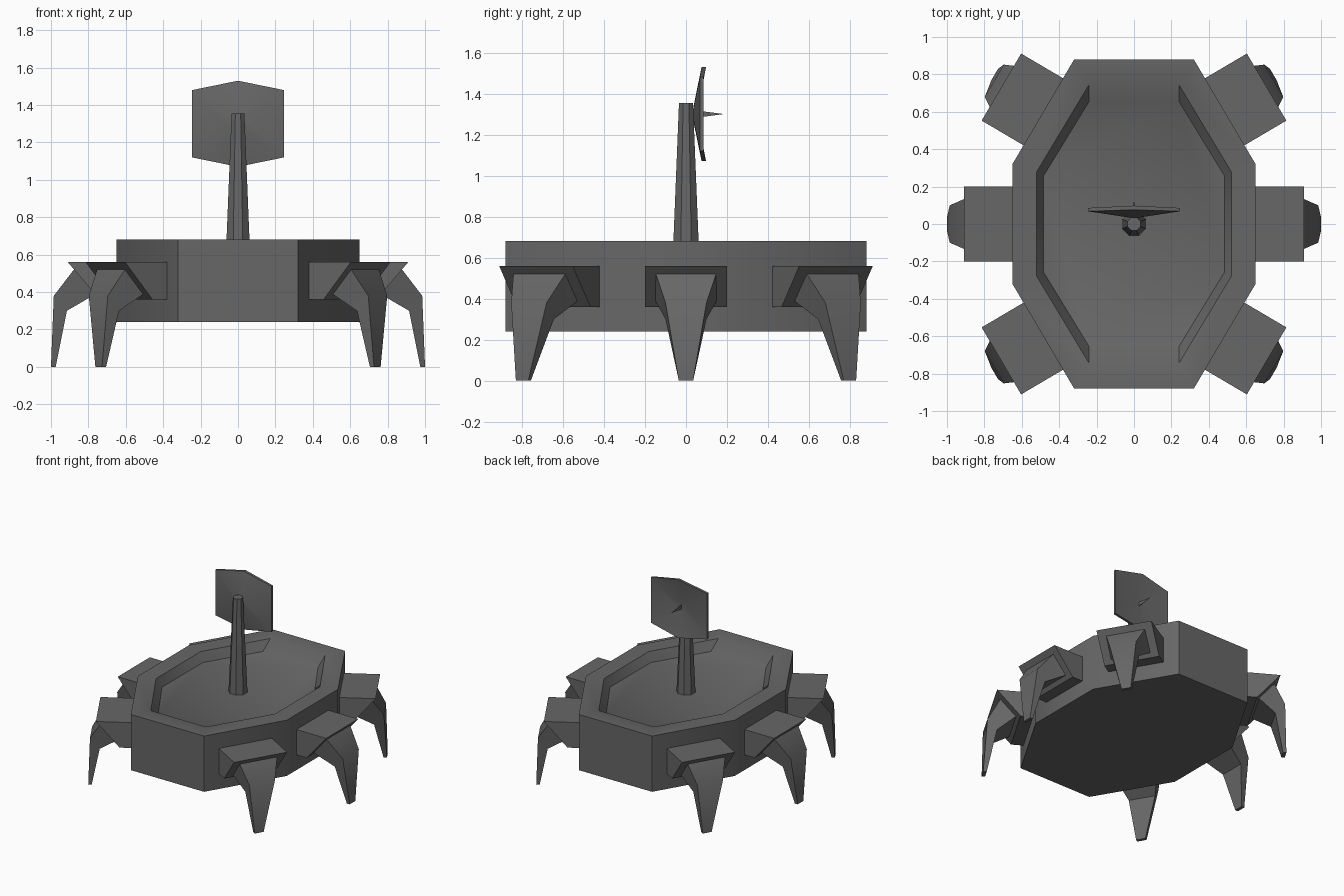
import bpy
import bmesh
import math
from mathutils import Matrix, Vector

cube = bpy.data.objects.get("Cube")
if cube:
    bpy.data.objects.remove(cube)

grey = bpy.data.materials.new("dark grey metal")
grey.use_nodes = True
colour = (0.135, 0.135, 0.135, 1)
grey.diffuse_color = colour
grey.node_tree.nodes["Principled BSDF"].inputs["Base Color"].default_value = colour


def loft(name, rings, matrix=Matrix()):
    """Join equal-sized rings of points into a closed skin, capped at both ends."""
    bm = bmesh.new()
    loops = [[bm.verts.new(matrix @ Vector(p)) for p in ring] for ring in rings]
    bm.faces.new(loops[0])
    bm.faces.new(loops[-1])
    for low, high in zip(loops, loops[1:]):
        for i in range(len(low)):
            bm.faces.new((low[i - 1], low[i], high[i], high[i - 1]))
    bmesh.ops.recalc_face_normals(bm, faces=bm.faces)
    mesh = bpy.data.meshes.new(name)
    bm.to_mesh(mesh)
    bm.free()
    mesh.materials.append(grey)
    obj = bpy.data.objects.new(name, mesh)
    bpy.context.collection.objects.link(obj)
    bpy.ops.object.select_all(action="DESELECT")
    obj.select_set(True)
    bpy.context.view_layer.objects.active = obj
    bpy.ops.object.shade_smooth_by_angle(angle=math.radians(40))


def octagon(x_flat, x_side, y_side, y_flat, z):
    pts = [(x_side, y_side), (x_flat, y_flat), (-x_flat, y_flat), (-x_side, y_side)]
    pts += [(-x, -y) for x, y in pts]
    return [(x, y, z) for x, y in pts]


def regular(radius, sides, z):
    step = math.tau / sides
    return [(radius * math.cos((i + 0.5) * step),
             radius * math.sin((i + 0.5) * step), z) for i in range(sides)]


def bar(outer, inner, half, shift=0):
    """Four-cornered ring from an outer and an inner (reach, height) pair."""
    (r0, z0), (r1, z1) = outer, inner
    return [(r0, shift - half, z0), (r0, shift + half, z0),
            (r1, shift + half, z1), (r1, shift - half, z1)]


def hexagon(scale, y_side, y_tip):
    pts = [(0, y_tip, 0.23), (0.245, y_side, 0.18), (0.245, y_side, -0.18)]
    pts += [(-x, y, -z) for x, y, z in pts]
    return [(x * scale, y, 1.3 + z * scale) for x, y, z in pts]


# Hull with a shallow sunken deck
loft("hull", [octagon(0.32, 0.65, 0.32, 0.88, 0.24),
              octagon(0.32, 0.65, 0.32, 0.88, 0.68),
              octagon(0.24, 0.52, 0.28, 0.745, 0.68),
              octagon(0.24, 0.485, 0.255, 0.655, 0.612)])

# Tapered mast
loft("mast", [regular(0.07, 8, 0.6), regular(0.037, 8, 1.355)])

# Dish: shallow hollow hexagonal bowl
loft("dish", [hexagon(0.15, 0.036, 0.036), hexagon(1, 0.068, 0.076),
              hexagon(1, 0.086, 0.098), hexagon(0.15, 0.058, 0.058)])

# Thin blade-like antenna in the dish
spin = (Matrix.Translation((0, 0, 1.3)) @ Matrix.Diagonal((0.15, 1, 1, 1))
        @ Matrix.Rotation(-math.pi / 2, 4, "X"))
loft("antenna_spike", [regular(0.024, 4, 0.055), regular(0.001, 4, 0.18)], spin)

# Six legs, each reaching along +x from its hull face. The corner feet lean
# towards the ends of the hull and stand a little closer in.
# Values: face centre x and y, angle, hip half width, foot lean, pull in
places = {"middle": (0.65, 0, 0, 0.2, 0, 0),
          "front": (0.485, -0.6, -30.5, 0.208, -0.04, 0.025),
          "back": (0.485, 0.6, 30.5, 0.208, 0.04, 0.025)}
for row, (x, y, angle, width, lean, pull) in places.items():
    for side, sign in (("left", 1), ("right", -1)):
        place = (Matrix.Scale(sign, 4, (1, 0, 0)) @ Matrix.Translation((x, y, 0))
                 @ Matrix.Rotation(math.radians(angle), 4, "Z"))
        loft(f"{row}_{side}_hip", [bar((-0.02, 0.56), (-0.02, 0.36), width),
                                   bar((0.26, 0.56), (0.09, 0.36), width)], place)
        loft(f"{row}_{side}_leg",
             [bar((0.22, 0.53), (0.11, 0.39), 0.15),
              bar((0.335 - pull, 0.38), (0.265 - pull, 0.3), 0.1, lean / 4),
              bar((0.35 - pull, 0), (0.325 - pull, 0), 0.035, lean)], place)
